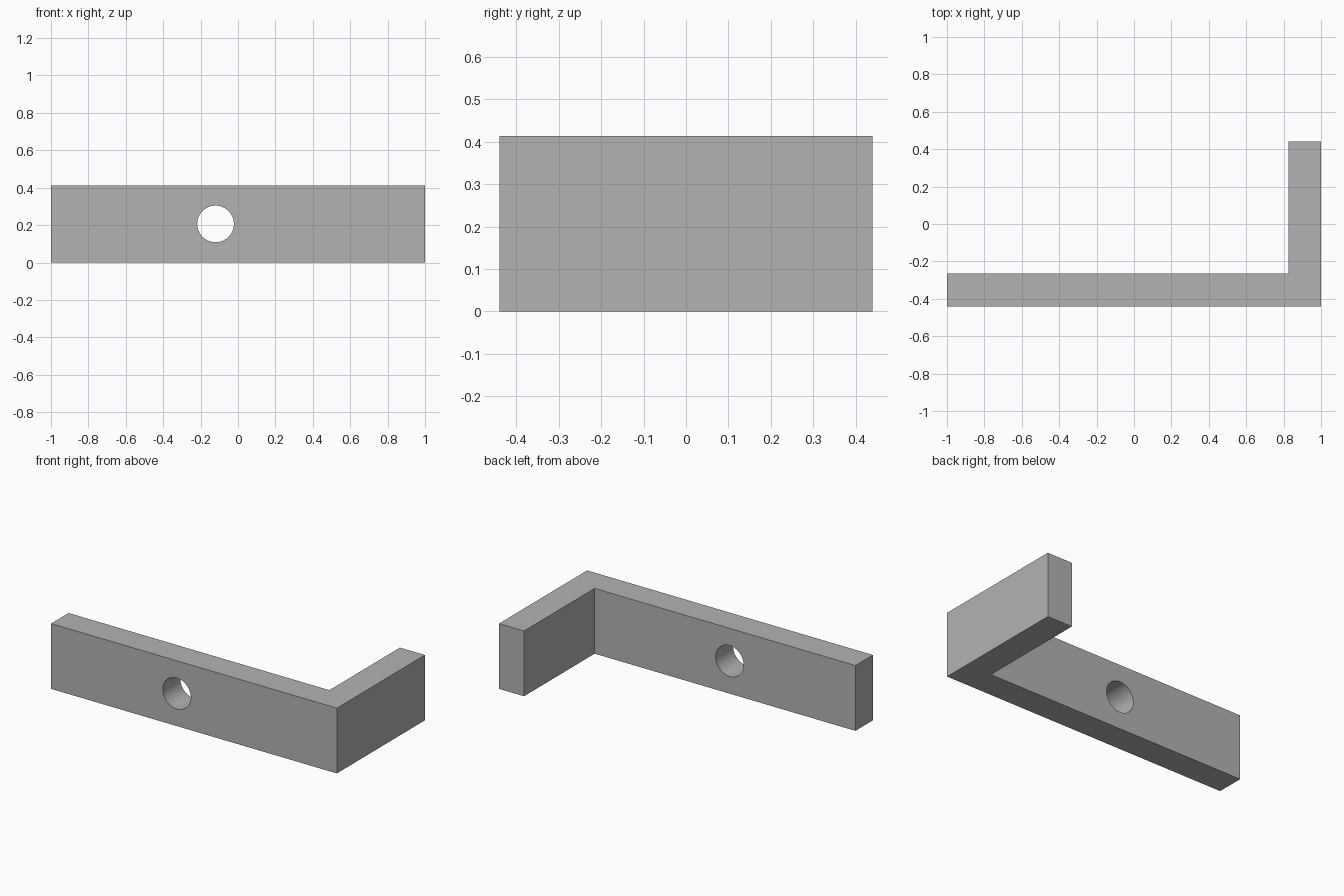
import bpy
import bmesh
import math

cube = bpy.data.objects.get("Cube")
if cube:
    bpy.data.objects.remove(cube, do_unlink=True)

HALF_X, HALF_Y, HEIGHT, THICK = 1.0, 0.44, 0.413, 0.175
HOLE_X, HOLE_R = -0.12, 0.098

# Plain grey material
grey = bpy.data.materials.new("plain_grey")
grey.use_nodes = True
colour = (0.45, 0.45, 0.45, 1)
grey.diffuse_color = colour
grey.node_tree.nodes["Principled BSDF"].inputs["Base Color"].default_value = colour

# L-shaped profile extruded upwards
inner_x, inner_y = HALF_X - THICK, -HALF_Y + THICK
profile = [(-HALF_X, -HALF_Y), (HALF_X, -HALF_Y), (HALF_X, HALF_Y),
           (inner_x, HALF_Y), (inner_x, inner_y), (-HALF_X, inner_y)]
bm = bmesh.new()
base = bm.faces.new([bm.verts.new((x, y, 0)) for x, y in profile])
top = bmesh.ops.extrude_face_region(bm, geom=[base])["geom"]
bmesh.ops.translate(bm, vec=(0, 0, HEIGHT),
                    verts=[v for v in top if isinstance(v, bmesh.types.BMVert)])
bmesh.ops.recalc_face_normals(bm, faces=bm.faces)
mesh = bpy.data.meshes.new("angle_bracket")
bm.to_mesh(mesh)
bm.free()
mesh.materials.append(grey)
bracket = bpy.data.objects.new("angle_bracket", mesh)
bpy.context.collection.objects.link(bracket)

# Round hole through the long arm
bpy.ops.mesh.primitive_cylinder_add(
    vertices=64, radius=HOLE_R, depth=THICK * 2,
    location=(HOLE_X, -HALF_Y + THICK / 2, HEIGHT / 2),
    rotation=(math.pi / 2, 0, 0))
cutter = bpy.context.object
cutter.name = "hole_cutter"
cutter.data.materials.append(grey)
cutter.hide_render = True
cutter.display_type = "WIRE"

cut = bracket.modifiers.new("round_hole", "BOOLEAN")
cut.operation = "DIFFERENCE"
cut.solver = "EXACT"
cut.object = cutter

# Apply the cut, drop the helper and smooth the bore
bpy.ops.object.select_all(action="DESELECT")
bracket.select_set(True)
bpy.context.view_layer.objects.active = bracket
bpy.ops.object.modifier_apply(modifier=cut.name)
bpy.data.objects.remove(cutter, do_unlink=True)
bpy.ops.object.shade_smooth_by_angle(angle=math.radians(30))
